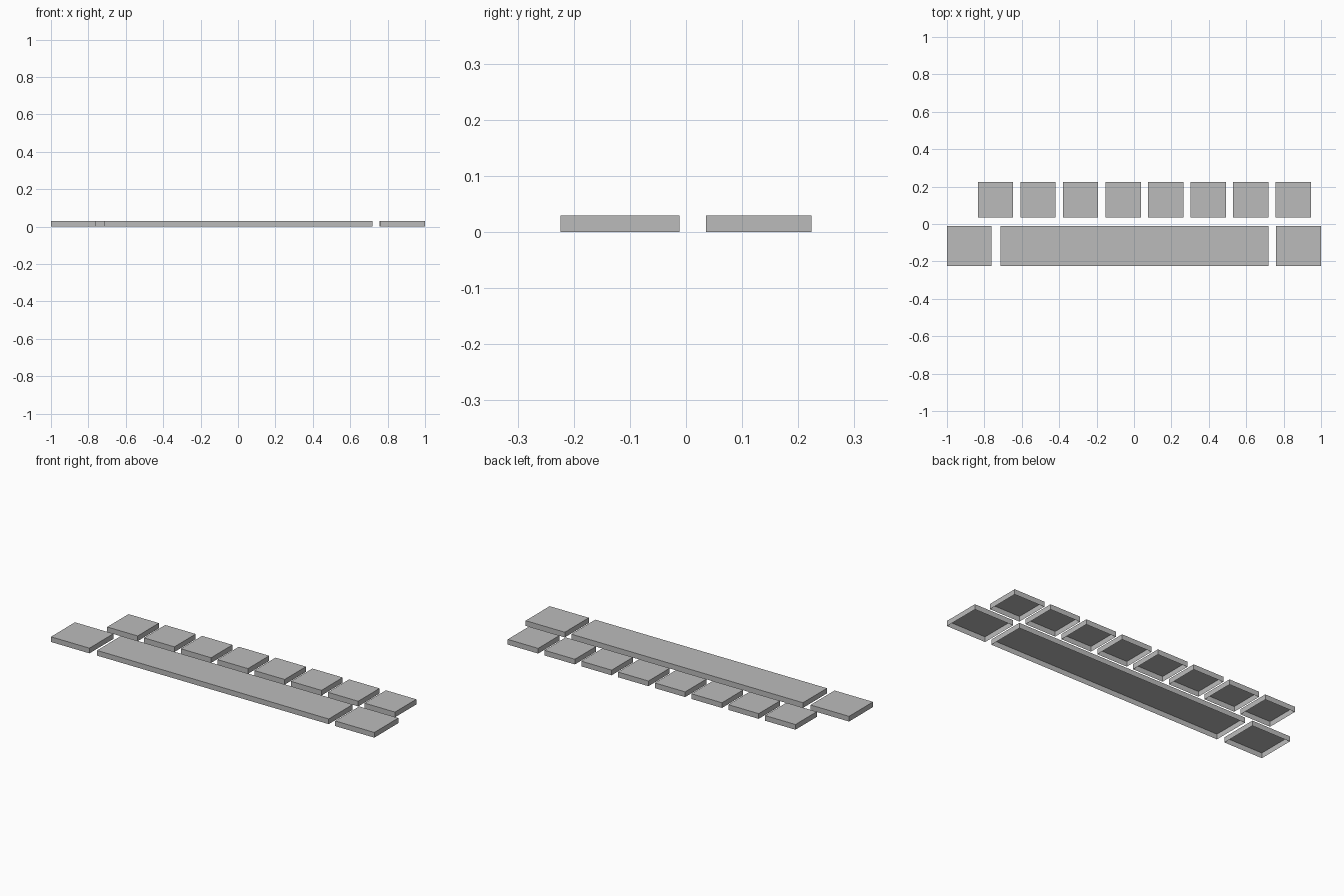
import bpy
import bmesh

HEIGHT = 0.029

if "Cube" in bpy.data.objects:
    bpy.data.objects.remove(bpy.data.objects["Cube"], do_unlink=True)

# One plain grey for every part
grey = bpy.data.materials.new("plain_grey")
grey.use_nodes = True
colour = (0.5, 0.5, 0.5, 1.0)
grey.diffuse_color = colour
grey.node_tree.nodes["Principled BSDF"].inputs["Base Color"].default_value = colour


def open_tile(name, x0, x1, y0, y1):
    """Thin-walled tile with a top and four sides, open underneath."""
    bm = bmesh.new()
    bmesh.ops.create_cube(bm, size=1)
    for v in bm.verts:
        v.co.x = x0 if v.co.x < 0 else x1
        v.co.y = y0 if v.co.y < 0 else y1
        v.co.z = 0 if v.co.z < 0 else HEIGHT
    bm.normal_update()
    bottom = [f for f in bm.faces if f.normal.z < -0.5]
    bmesh.ops.delete(bm, geom=bottom, context='FACES_ONLY')
    mesh = bpy.data.meshes.new(name)
    bm.to_mesh(mesh)
    bm.free()
    mesh.materials.append(grey)
    bpy.context.collection.objects.link(bpy.data.objects.new(name, mesh))


# Front row: a long tile between two short ones
FRONT = (-0.224, -0.012)
open_tile("front_right_tile", -1.0, -0.762, *FRONT)
open_tile("front_long_tile", -0.715, 0.718, *FRONT)
open_tile("front_left_tile", 0.758, 1.0, *FRONT)

# Back row: eight equal square tiles
SIDE, PITCH, START = 0.188, 0.2274, -0.834
for i in range(8):
    x = START + i * PITCH
    open_tile(f"back_tile_{i + 1}", x, x + SIDE, 0.036, 0.224)
